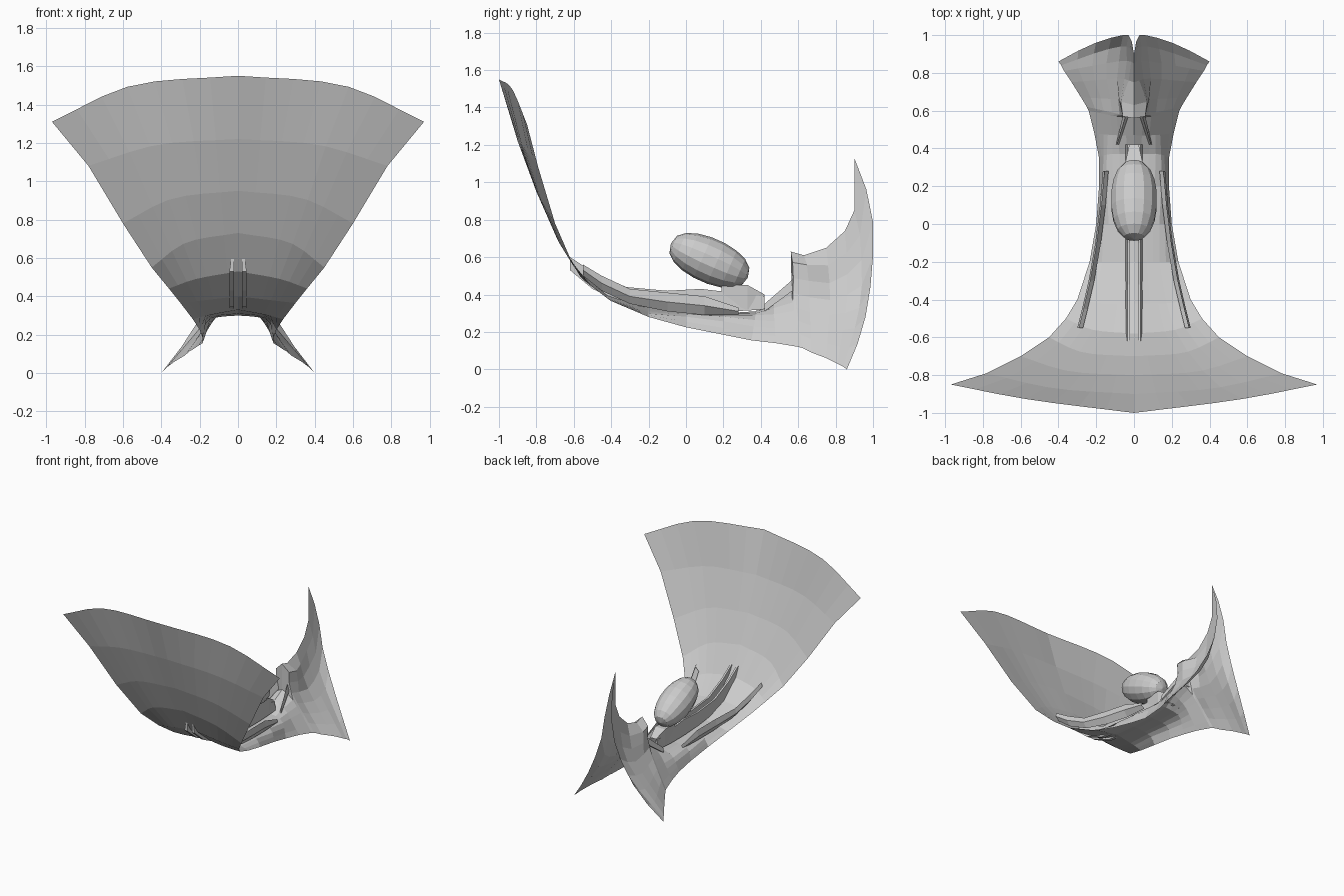
import bpy, bmesh, math
from mathutils import Vector, Matrix

if "Cube" in bpy.data.objects:
    bpy.data.objects.remove(bpy.data.objects["Cube"])


def resample(pts, n):
    """Evenly spaced points along a smooth curve through pts."""
    p = [Vector(q) for q in pts]
    p = [p[0] * 2 - p[1]] + p + [p[-1] * 2 - p[-2]]
    fine = []
    for i in range(1, len(p) - 2):
        a, b, c, d = p[i - 1:i + 3]
        for k in range(12):
            t = k / 12
            fine.append(0.5 * (2 * b + (c - a) * t + (2 * a - 5 * b + 4 * c - d) * t * t
                               + (3 * b - a - 3 * c + d) * t ** 3))
    fine.append(p[-2])
    dist = [0]
    for a, b in zip(fine, fine[1:]):
        dist.append(dist[-1] + (b - a).length)
    out, j = [], 0
    for k in range(n):
        s = dist[-1] * k / (n - 1)
        while j < len(fine) - 2 and dist[j + 1] < s:
            j += 1
        t = (s - dist[j]) / max(dist[j + 1] - dist[j], 1e-9)
        out.append(fine[j].lerp(fine[j + 1], min(t, 1)))
    return out


def loft(name, rows, n=8, closed=False, smooth_rows=True):
    """Skin a half-model through rows of points and mirror it in x."""
    grid = [resample(r, n) for r in rows] if smooth_rows else [[Vector(p) for p in r] for r in rows]
    bm = bmesh.new()
    vs = [[bm.verts.new((max(p.x, 0), p.y, p.z)) for p in r] for r in grid]
    m = len(vs[0])
    for a, b in zip(vs, vs[1:]):
        for i in range(m if closed else m - 1):
            k = (i + 1) % m
            bm.faces.new((a[i], a[k], b[k], b[i]))
    if closed:
        bm.faces.new(vs[0])
        bm.faces.new(vs[-1][::-1])
    bmesh.ops.recalc_face_normals(bm, faces=bm.faces)
    me = bpy.data.meshes.new(name)
    bm.to_mesh(me)
    bm.free()
    ob = bpy.data.objects.new(name, me)
    bpy.context.collection.objects.link(ob)
    mod = ob.modifiers.new("mirror", 'MIRROR')
    mod.use_clip = True
    return ob


# Front fan sweeping down into the narrow waist (centre, middle, edge)
fan = [
    [(0, -1, 1.55), (.55, -.93, 1.50), (.97, -.85, 1.31)],
    [(0, -.90, 1.22), (.42, -.87, 1.19), (.78, -.79, 1.08)],
    [(0, -.80, .95), (.34, -.78, .91), (.60, -.70, .78)],
    [(0, -.70, .73), (.27, -.68, .68), (.45, -.60, .55)],
    [(0, -.58, .53), (.22, -.56, .49), (.36, -.50, .44)],
    [(0, -.42, .40), (.17, -.42, .38), (.30, -.40, .365)],
    [(0, -.20, .33), (.16, -.20, .30), (.235, -.20, .28)],
    [(0, 0, .31), (.15, 0, .29), (.20, 0, .225)],
    [(0, .20, .30), (.15, .20, .28), (.185, .20, .185)],
    [(0, .37, .31), (.13, .37, .28), (.185, .35, .155)],
    [(0, .47, .37), (.10, .47, .31), (.21, .48, .14)],
    [(0, .565, .42), (.09, .57, .36), (.24, .60, .12)],
]
loft("fan_and_waist", fan)

# Tail: nose block, thin ridge, then flared trailing edge
tail = [
    [(0, .565, .42), (.09, .57, .36), (.24, .60, .12)],
    [(0, .56, .63), (.06, .57, .57), (.07, .58, .42), (.25, .62, .115)],
    [(0, .63, .61), (.08, .65, .54), (.09, .66, .37), (.28, .67, .09)],
    [(0, .75, .65), (.03, .76, .55), (.09, .77, .37), (.33, .75, .06)],
    [(0, .85, .74), (.02, .86, .60), (.09, .86, .38), (.37, .81, .03)],
    [(0, .90, .85), (.02, .93, .72), (.07, .94, .45), (.19, .91, .25), (.385, .84, .015)],
    [(0, .90, 1.13), (.02, .99, .87), (.06, 1., .60), (.14, .98, .40), (.25, .94, .20), (.40, .86, 0)],
]
loft("tail", tail)

# Upright rails running along the centre of the trough: y, low z, high z
rails = [(-.62, .53, .60), (-.50, .43, .52), (-.32, .345, .44),
         (-.10, .32, .42), (.08, .31, .43), (.25, .31, .41), (.42, .32, .39)]
loft("centre_rail", [[(.02, y, a), (.045, y, a), (.035, y, b), (.02, y, b)] for y, a, b in rails],
     closed=True, smooth_rows=False)

# Side lips folded up inside the waist: outer x, y, low z, high z
lips = [(.30, -.55, .50, .56), (.275, -.45, .42, .50), (.24, -.30, .35, .43),
        (.205, -.10, .31, .41), (.18, .10, .29, .39), (.165, .28, .29, .33)]
loft("side_lip", [[(x - .03, y, a), (x, y, (a + b) / 2), (x - .01, y, b)] for x, y, a, b in lips],
     smooth_rows=False)

# Struts joining the waist to the tail nose
loft("nose_strut", [[(.08, .42, .31), (.095, .42, .31), (.09, .42, .35)],
                    [(.03, .57, .42), (.06, .57, .42), (.045, .57, .48)]],
     closed=True, smooth_rows=False)

# Pedestal below the pod
loft("pedestal", [[(0, y, a), (w, y, a), (w, y, b), (0, y, b)] for y, w, a, b in
                  [(.19, .035, .32, .45), (.33, .045, .32, .45), (.42, .025, .33, .40)]],
     smooth_rows=False)

# Tilted rounded pod
bm = bmesh.new()
bmesh.ops.create_uvsphere(bm, u_segments=14, v_segments=9, radius=1)
for v in bm.verts:
    x, y, z = v.co
    r = math.hypot(x, y)
    f = r ** -.2 if r > .01 else 1
    v.co = (x * f * .125, z * .225, y * f * .12)
bmesh.ops.transform(bm, verts=bm.verts,
                    matrix=Matrix.Translation((0, .125, .582)) @ Matrix.Rotation(math.radians(-24), 4, 'X'))
bmesh.ops.recalc_face_normals(bm, faces=bm.faces)
me = bpy.data.meshes.new("pod")
bm.to_mesh(me)
bm.free()
bpy.context.collection.objects.link(bpy.data.objects.new("pod", me))
